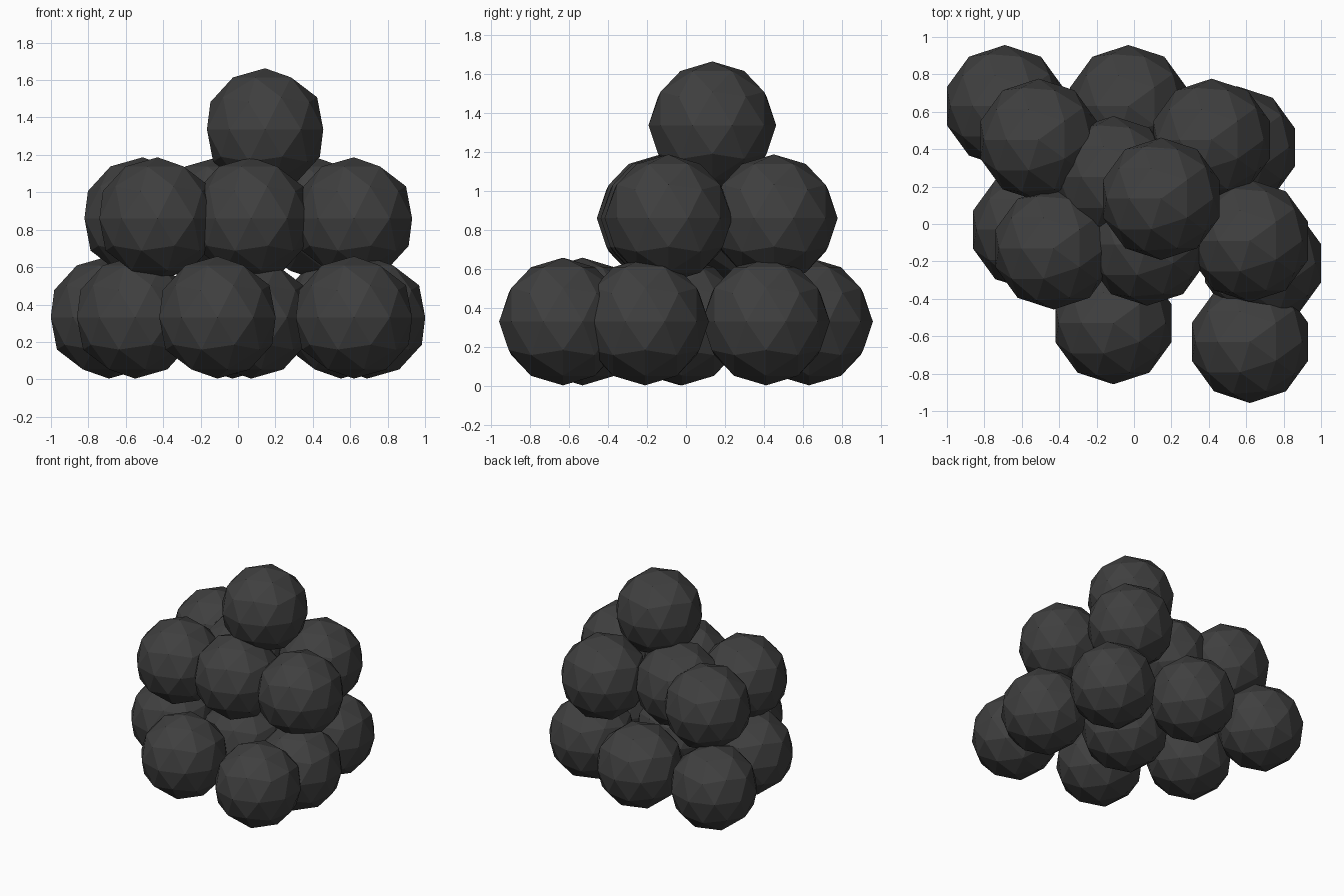
import bpy, math

if "Cube" in bpy.data.objects:
    bpy.data.objects.remove(bpy.data.objects["Cube"])

RADIUS = 0.327

iron = bpy.data.materials.new("dark iron")
iron.diffuse_color = (0.05, 0.05, 0.05, 1)
iron.use_nodes = True
iron.node_tree.nodes["Principled BSDF"].inputs["Base Color"].default_value = iron.diffuse_color

# Layers of the pile: centre height and (x, y) of every ball
layers = {
    "bottom_ball": (0.331, [(-0.69, 0.63), (-0.03, 0.63), (0.55, 0.41),
                            (-0.55, -0.03), (0.07, -0.02), (0.69, -0.21),
                            (-0.11, -0.53), (0.62, -0.63)]),
    "middle_ball": (0.86, [(-0.51, 0.45), (0.415, 0.45), (-0.11, 0.25),
                           (-0.43, -0.13), (0.07, -0.11), (0.62, -0.09)]),
    "top_ball": (1.336, [(0.145, 0.135)]),
}

# One faceted ball, shared by the whole pile
bpy.ops.mesh.primitive_ico_sphere_add(subdivisions=2, radius=RADIUS)
source = bpy.context.object
mesh = source.data
mesh.name = "faceted_ball"
mesh.materials.append(iron)
bpy.data.objects.remove(source)

for name, (z, centres) in layers.items():
    for i, (x, y) in enumerate(centres):
        ball = bpy.data.objects.new(f"{name}_{i + 1}", mesh)
        ball.location = (x, y, z)
        ball.rotation_euler.z = math.pi
        bpy.context.collection.objects.link(ball)
